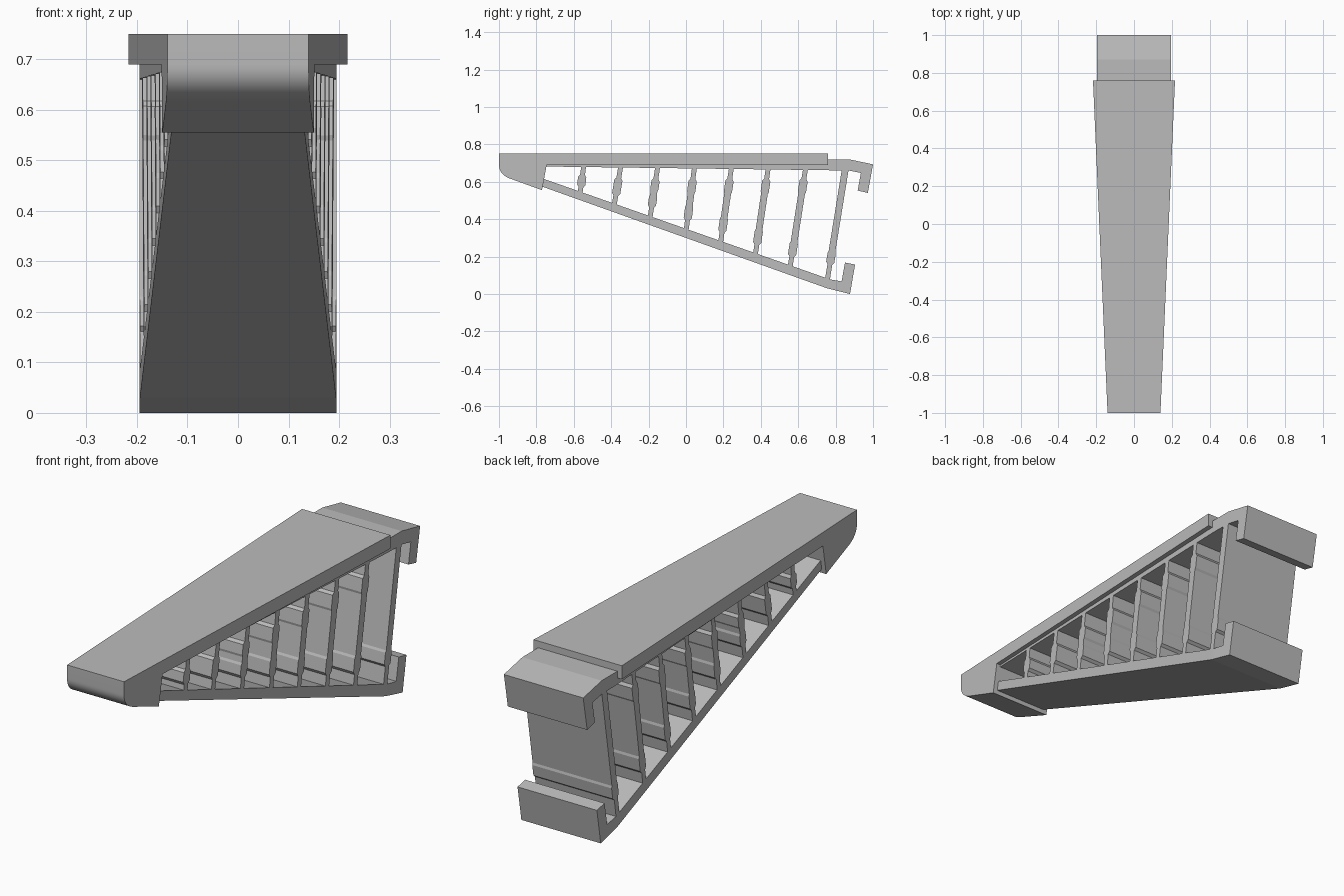
import bpy, bmesh, math
from mathutils import Vector

if "Cube" in bpy.data.objects:
    bpy.data.objects.remove(bpy.data.objects["Cube"])

grey = bpy.data.materials.new("light_grey")
grey.use_nodes = True
colour = (0.5, 0.5, 0.5, 1)
grey.diffuse_color = colour
grey.node_tree.nodes["Principled BSDF"].inputs["Base Color"].default_value = colour

KINK = 0.77


def cap_width(y):
    return 0.14 + (y + 1) * 0.0438


def frame_width(y):
    return 0.195 + (min(y, KINK) - KINK) * 0.0422


def prism(name, profile, width):
    """Extrude a side profile of (y, z) points across x, tapered by width(y)."""
    bm = bmesh.new()
    face = bm.faces.new([bm.verts.new((-1, y, z)) for y, z in profile])
    ext = bmesh.ops.extrude_face_region(bm, geom=[face])
    for v in ext["geom"]:
        if isinstance(v, bmesh.types.BMVert):
            v.co.x = 1
    bmesh.ops.bisect_plane(bm, geom=bm.verts[:] + bm.edges[:] + bm.faces[:],
                           plane_co=(0, KINK, 0), plane_no=(0, 1, 0))
    for v in bm.verts:
        v.co.x *= width(v.co.y)
    bmesh.ops.recalc_face_normals(bm, faces=bm.faces)
    mesh = bpy.data.meshes.new(name)
    bm.to_mesh(mesh)
    bm.free()
    mesh.materials.append(grey)
    obj = bpy.data.objects.new(name, mesh)
    bpy.context.collection.objects.link(obj)
    return obj


# Top cap with a rounded, drooping nose
start, ctrl, end = Vector((-1, 0.69)), Vector((-1, 0.635)), Vector((-0.93, 0.613))
curve = []
for i in range(13):
    t = i / 12
    curve.append(tuple(start * (1 - t) ** 2 + ctrl * 2 * t * (1 - t) + end * t * t))
cap = prism("top_cap", [(0.76, 0.75), (-1, 0.75)] + curve +
            [(-0.77, 0.555), (-0.745, 0.69), (0.76, 0.69)], cap_width)
bpy.context.view_layer.objects.active = cap
cap.select_set(True)
bpy.ops.object.shade_smooth_by_angle(angle=math.radians(25))
cap.select_set(False)

# Upper rail ending in a downward hook
prism("upper_rail", [(-0.8, 0.72), (0.87, 0.72), (1, 0.693), (0.972, 0.54),
                     (0.918, 0.553), (0.935, 0.647), (0.87, 0.66), (-0.8, 0.682)],
      frame_width)

# Sloping lower rail ending in an upward hook
prism("lower_rail", [(-0.8, 0.585), (0.755, 0.03), (0.877, 0), (0.904, 0.157),
                     (0.85, 0.168), (0.832, 0.067), (0.77, 0.078), (-0.8, 0.629)],
      frame_width)

# Ribs: thin hinge necks at both ends, a thicker body between
rib_tops = [-0.548, -0.35, -0.152, 0.045, 0.243, 0.44, 0.64, 0.853]
rib_feet = [-0.567, -0.385, -0.193, 0.0, 0.184, 0.37, 0.556, 0.755]
for n, (y_top, y_foot) in enumerate(zip(rib_tops, rib_feet)):
    top = Vector((y_top, 0.675))
    foot = Vector((y_foot, 0.335 - 0.351 * y_foot))
    length = (foot - top).length
    along = (foot - top) / length
    side = Vector((-along.y, along.x))
    neck = min(0.06, length * 0.27)
    bump = min(0.07, length * 0.2)
    thin, thick, body = 0.013, 0.022, 0.018
    outline = [(-0.015, thin), (neck, thin), (neck + 0.012, thick),
               (neck + bump, thick), (neck + bump + 0.01, body),
               (length - neck - bump - 0.01, body), (length - neck - bump, thick),
               (length - neck - 0.012, thick), (length - neck, thin),
               (length + 0.015, thin)]
    if length < 0.25:
        outline = [p for p in outline if p[1] != body]
    if n == len(rib_tops) - 1:
        outline = [(-0.015, body), (length - 0.16, body), (length - 0.15, thick),
                   (length - 0.1, thick), (length - 0.09, thin), (length + 0.015, thin)]
    points = [top + along * d + side * w for d, w in outline]
    points += [top + along * d - side * w for d, w in reversed(outline)]
    prism("rib_%d" % (n + 1), [tuple(p) for p in points], frame_width)
